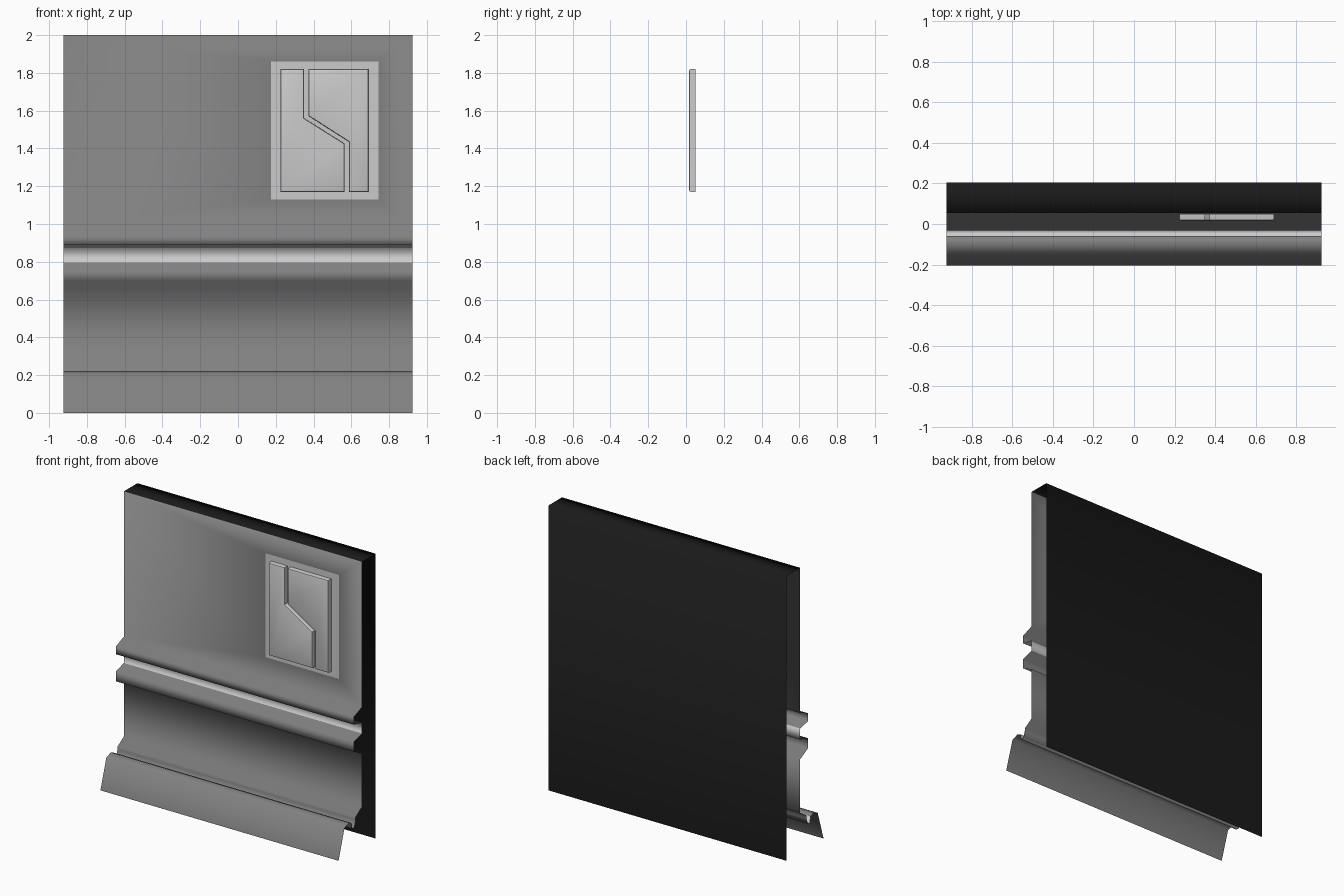
import bpy, bmesh

if "Cube" in bpy.data.objects:
    bpy.data.objects.remove(bpy.data.objects["Cube"])


def material(name, v):
    m = bpy.data.materials.new(name)
    m.diffuse_color = (v, v, v, 1)
    m.use_nodes = True
    m.node_tree.nodes["Principled BSDF"].inputs["Base Color"].default_value = m.diffuse_color
    return m


dark = material("dark_grey", 0.22)
light = material("light_grey", 0.75)
black = material("black", 0.01)
HALF = 0.925
WALL_Y = 0.055


def finish(bm, name, mats):
    me = bpy.data.meshes.new(name)
    bm.to_mesh(me)
    bm.free()
    for m in mats:
        me.materials.append(m)
    ob = bpy.data.objects.new(name, me)
    bpy.context.collection.objects.link(ob)
    return ob


# Wall shell: open profile (y, z, material of the strip to the next point)
profile = [
    (0.205, 0.0, 2), (0.205, 2.0, 2),                          # back and top
    (WALL_Y, 2.0, 0), (WALL_Y, 0.98, 0),                       # upper wall
    (-0.033, 0.945, 0), (-0.033, 0.89, 0),                     # upper rail
    (WALL_Y, 0.872, 1), (WALL_Y, 0.795, 0),                    # light groove
    (-0.033, 0.77, 0), (-0.033, 0.70, 0),                      # lower rail
    (WALL_Y, 0.655, 0), (WALL_Y, 0.28, 0),                     # lower wall
    (-0.015, 0.235, 0), (-0.015, 0.215, 0),                    # ledge
    (-0.03, 0.17, 1), (-0.055, 0.17, 1),                       # light channel
    (-0.06, 0.21, 0), (-0.09, 0.222, 0), (-0.14, 0.205, 0),    # skirt
    (-0.205, 0.0, 0),
]
WALL_STRIP = 2
bm = bmesh.new()
rows = [[bm.verts.new((x, y, z)) for x in (-HALF, HALF)] for y, z, _ in profile]
for i in range(len(rows) - 1):
    (a, b), (c, d) = rows[i], rows[i + 1]
    if i == WALL_STRIP:
        # light display panel set flush in the upper wall
        outer = [a, b, d, c]
        inner = [bm.verts.new((x, WALL_Y, z)) for x, z in
                 ((0.175, 1.86), (0.745, 1.86), (0.745, 1.13), (0.175, 1.13))]
        for k in range(4):
            n = (k + 1) % 4
            bm.faces.new((outer[n], outer[k], inner[k], inner[n]))
        bm.faces.new(inner[::-1]).material_index = 1
    else:
        bm.faces.new((c, d, b, a)).material_index = profile[i][2]
for f in bm.faces:
    f.smooth = True
finish(bm, "wall_shell", (dark, light, black))


# Raised plates with chamfered front edges
def plate(name, outline):
    bm = bmesh.new()
    face = bm.faces.new([bm.verts.new((x, 0.05, z)) for x, z in outline])
    face.normal_update()
    if face.normal.y > 0:
        face.normal_flip()
    front = bmesh.ops.extrude_face_region(bm, geom=[face])["geom"]
    for v in front:
        if isinstance(v, bmesh.types.BMVert):
            v.co.y = 0.016
    bmesh.ops.recalc_face_normals(bm, faces=bm.faces[:])
    rim = [e for e in bm.edges if all(v.co.y < 0.03 for v in e.verts)]
    bmesh.ops.bevel(bm, geom=rim, offset=0.009, segments=2, profile=0.5,
                    affect='EDGES')
    ob = finish(bm, name, (light,))
    bpy.context.view_layer.objects.active = ob
    ob.select_set(True)
    bpy.ops.object.shade_smooth_by_angle()
    ob.select_set(False)


plate("left_plate", [(0.225, 1.82), (0.35, 1.82), (0.35, 1.56), (0.565, 1.425),
                     (0.565, 1.17), (0.225, 1.17)])
plate("right_plate", [(0.373, 1.82), (0.69, 1.82), (0.69, 1.17), (0.588, 1.17),
                      (0.588, 1.435), (0.373, 1.572)])
